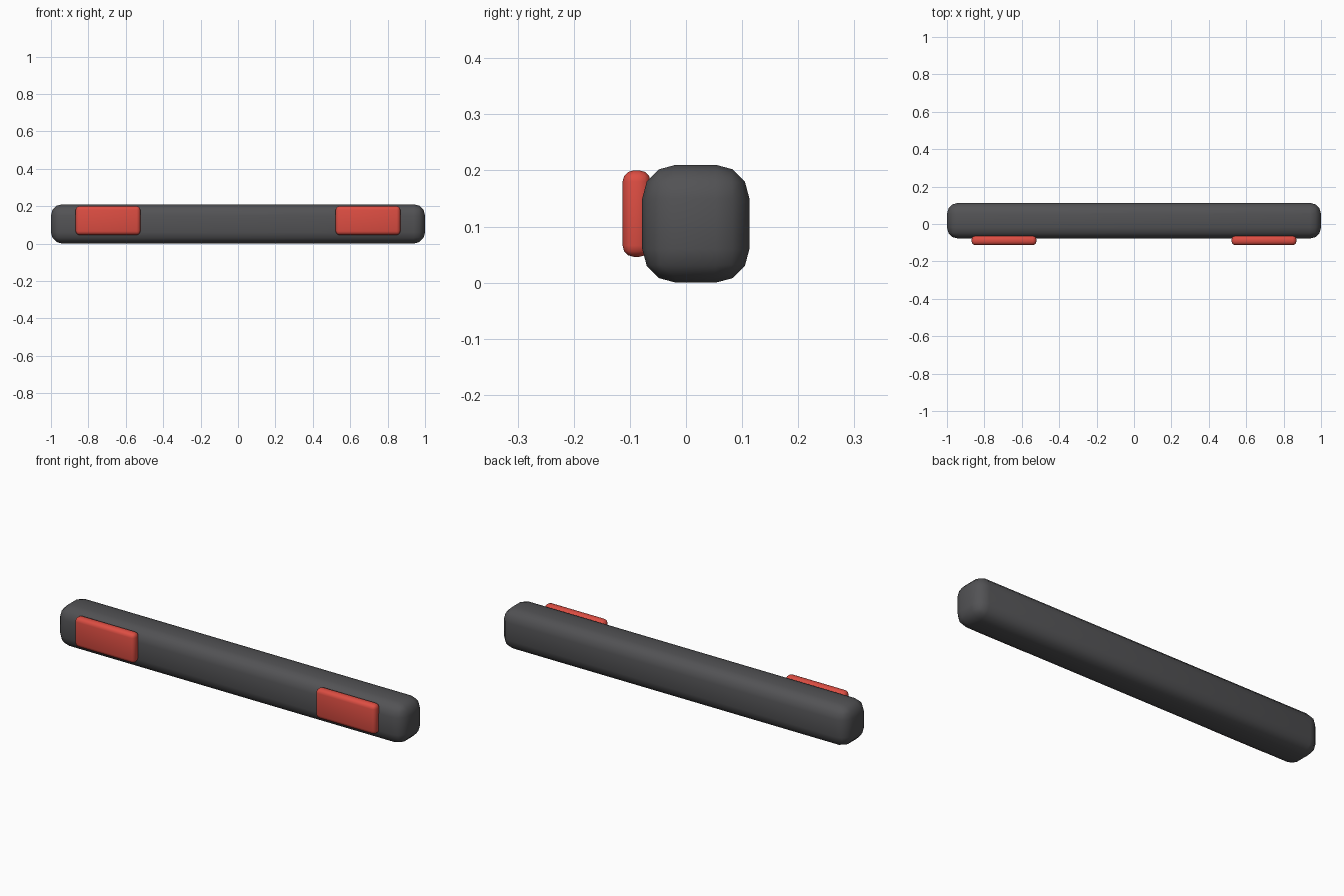
import bpy

if "Cube" in bpy.data.objects:
    bpy.data.objects.remove(bpy.data.objects["Cube"], do_unlink=True)


def material(name, rgb):
    mat = bpy.data.materials.new(name)
    mat.use_nodes = True
    mat.diffuse_color = (*rgb, 1)
    mat.node_tree.nodes["Principled BSDF"].inputs["Base Color"].default_value = (*rgb, 1)
    return mat


def rounded_box(name, low, high, radius, mat):
    """Box between two corners, with rounded edges and smooth shading."""
    centre = [(a + b) / 2 for a, b in zip(low, high)]
    bpy.ops.mesh.primitive_cube_add(size=1, location=centre)
    box = bpy.context.object
    box.name = box.data.name = name
    box.scale = [b - a for a, b in zip(low, high)]
    bpy.ops.object.transform_apply(location=False, rotation=False, scale=True)
    bevel = box.modifiers.new("rounded_edges", 'BEVEL')
    bevel.width = radius
    bevel.segments = 3
    bpy.ops.object.shade_smooth()
    box.data.materials.append(mat)
    return box


dark_grey = material("dark_grey", (0.085, 0.085, 0.09))
red = material("red", (0.72, 0.075, 0.055))

# Long bar
rounded_box("bar", (-1, -0.078, 0), (1, 0.113, 0.21), 0.06, dark_grey)

# Pair of reflectors on the front
for side, x in (("left", 0.695), ("right", -0.695)):
    rounded_box(side + "_reflector", (x - 0.173, -0.113, 0.046),
                (x + 0.173, -0.063, 0.2), 0.02, red)
